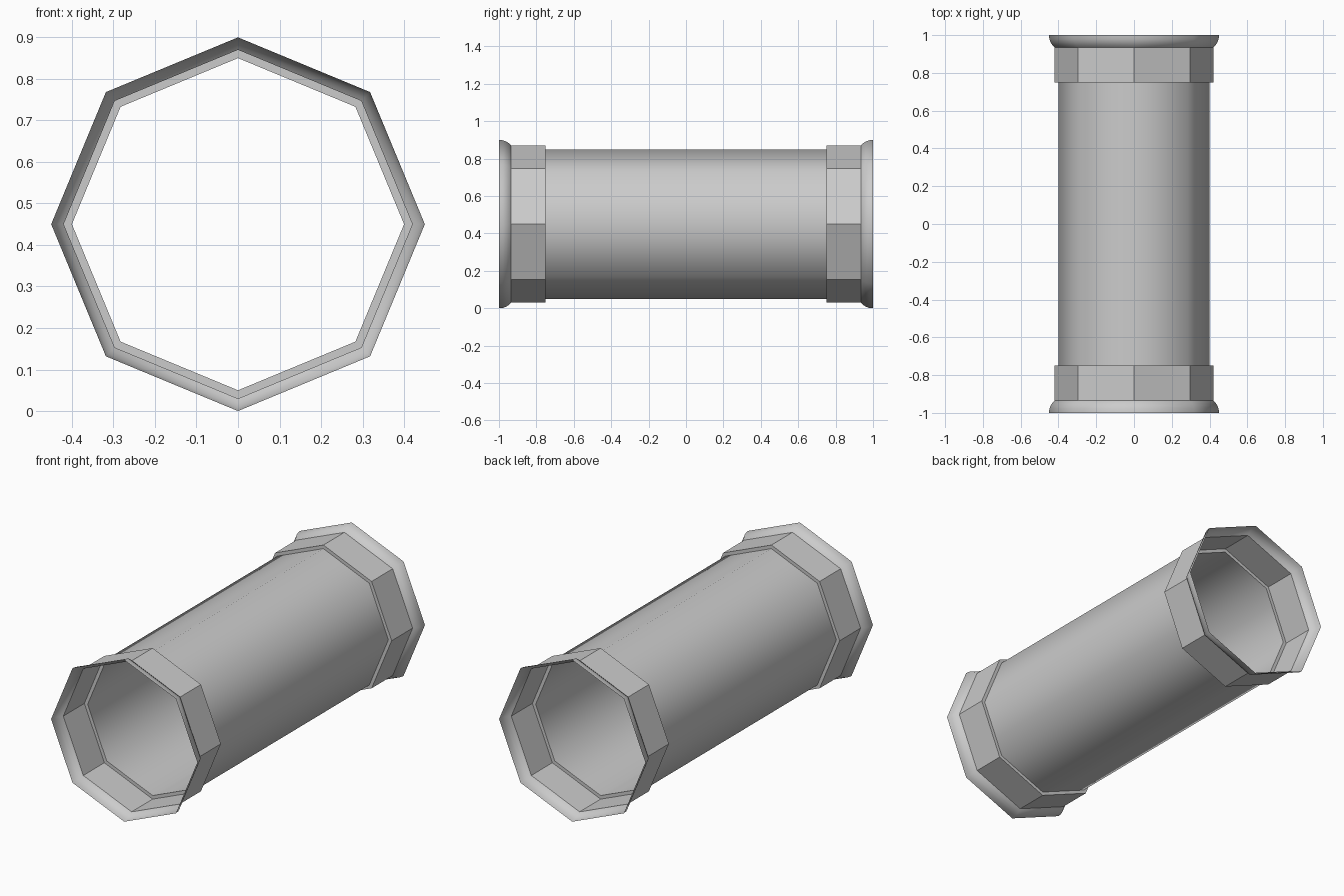
import bpy
import math

if "Cube" in bpy.data.objects:
    bpy.data.objects.remove(bpy.data.objects["Cube"])

SIDES = 8
AXIS_Z = 0.45


def ring_sheet(name, profile, smooth):
    """Sweep (y, radius) points around the pipe axis as an open octagonal sheet."""
    verts, faces = [], []
    for y, r in profile:
        for k in range(SIDES):
            a = 2 * math.pi * k / SIDES
            verts.append((r * math.cos(a), y, AXIS_Z + r * math.sin(a)))
    for j in range(len(profile) - 1):
        for k in range(SIDES):
            n = (k + 1) % SIDES
            a, b = j * SIDES, (j + 1) * SIDES
            faces.append((a + k, b + k, b + n, a + n))
    mesh = bpy.data.meshes.new(name)
    mesh.from_pydata(verts, [], faces)
    mesh.polygons.foreach_set("use_smooth", [smooth] * len(faces))
    mesh.update()
    obj = bpy.data.objects.new(name, mesh)
    bpy.context.collection.objects.link(obj)
    return obj


# Long pipe wall
ring_sheet("pipe_body", [(-0.75, 0.40), (0.75, 0.40)], True)

# End fittings: stepped flat collar and rounded flared lip
collar = [(0.75, 0.40), (0.75, 0.42), (0.935, 0.42)]
lip = [(0.935, 0.42), (0.945, 0.431), (0.96, 0.441), (0.978, 0.448), (1.0, 0.45)]
for end, sign in (("front", -1), ("back", 1)):
    for part, profile, smooth in (("collar", collar, False), ("lip", lip, True)):
        pts = [(sign * y, r) for y, r in profile][::sign]
        ring_sheet(f"{end}_{part}", pts, smooth)
